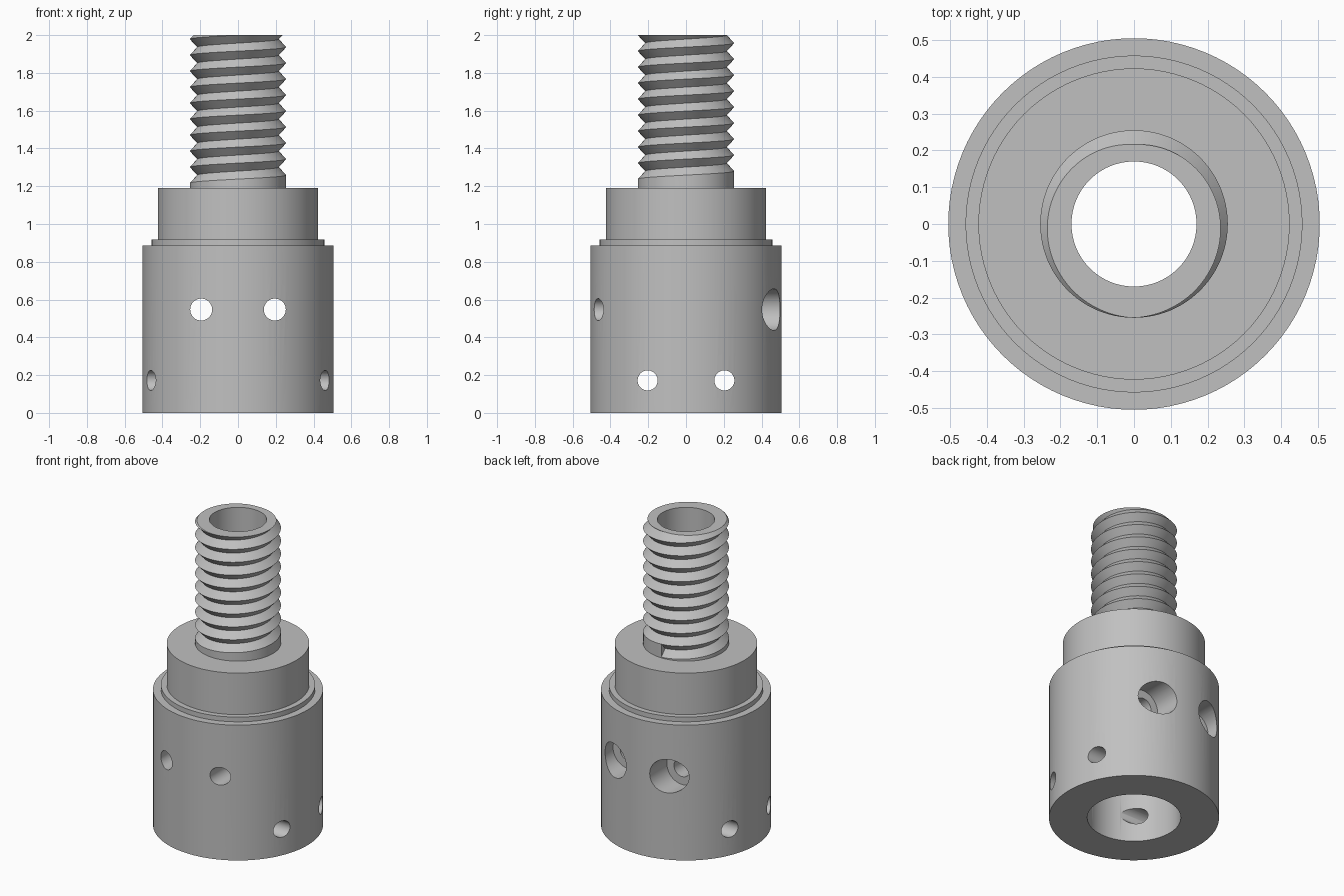
import bpy, bmesh
from math import cos, sin, pi, tau
from mathutils import Matrix, Vector

cube = bpy.data.objects.get("Cube")
if cube:
    bpy.data.objects.remove(cube, do_unlink=True)

SIDES = 96
BORE = 0.17            # through bore radius
SHOULDER = 1.19        # height where the threaded stem begins
TOP = 2.0

steel = bpy.data.materials.new("plain_grey_metal")
steel.use_nodes = True
steel.diffuse_color = (0.53, 0.53, 0.53, 1)
steel.node_tree.nodes["Principled BSDF"].inputs["Base Color"].default_value = (0.53, 0.53, 0.53, 1)


def to_object(name, bm):
    bmesh.ops.recalc_face_normals(bm, faces=bm.faces)
    mesh = bpy.data.meshes.new(name)
    bm.to_mesh(mesh)
    bm.free()
    mesh.materials.append(steel)
    obj = bpy.data.objects.new(name, mesh)
    bpy.context.collection.objects.link(obj)
    return obj


def activate(obj):
    bpy.ops.object.select_all(action='DESELECT')
    obj.select_set(True)
    bpy.context.view_layer.objects.active = obj


def drill(target, start, end, radius, sides=48):
    """Cut a round hole from start to end."""
    a, b = Vector(start), Vector(end)
    turn = (b - a).to_track_quat('Z', 'Y').to_matrix().to_4x4()
    bm = bmesh.new()
    bmesh.ops.create_cone(bm, cap_ends=True, segments=sides, radius1=radius, radius2=radius,
                          depth=(b - a).length,
                          matrix=Matrix.Translation((a + b) / 2) @ turn)
    cutter = to_object("hole_cutter", bm)
    cutter.hide_render = True
    mod = target.modifiers.new("hole", 'BOOLEAN')
    mod.operation = 'DIFFERENCE'
    mod.solver = 'EXACT'
    mod.object = cutter
    activate(target)
    bpy.ops.object.modifier_apply(modifier=mod.name)
    bpy.data.objects.remove(cutter, do_unlink=True)


def smooth(obj):
    activate(obj)
    bpy.ops.object.shade_smooth_by_angle(angle=pi / 6)


# Stepped body with a socket in the underside, turned from a profile
profile = [(0.278, 0), (0.505, 0), (0.505, 0.887), (0.458, 0.887), (0.458, 0.918),
           (0.423, 0.918), (0.423, SHOULDER), (BORE, SHOULDER), (BORE, 0.36), (0.278, 0.36)]
bm = bmesh.new()
rings = [[bm.verts.new((r * cos(tau * i / SIDES), r * sin(tau * i / SIDES), z))
          for i in range(SIDES)] for r, z in profile]
for a, b in zip(rings, rings[1:] + rings[:1]):
    for i in range(SIDES):
        j = (i + 1) % SIDES
        bm.faces.new((a[i], a[j], b[j], b[i]))
body = to_object("stepped_body", bm)

# Cross pin holes low down, counterbored bolt holes higher up
for side in (-1, 1):
    y = 0.203 * side
    drill(body, (-0.7, y, 0.172), (0.7, y, 0.172), 0.053)
    x = 0.195 * side
    drill(body, (x, -0.7, 0.547), (x, 0.7, 0.547), 0.058)
    drill(body, (x, 0.32, 0.547), (x, 0.7, 0.547), 0.11)
smooth(body)

# Threaded stem: right-hand V groove whose first turn starts at the back
CREST, ROOT = 0.255, 0.216
PITCH, TURNS = 0.0847, 9
START = TOP - TURNS * PITCH
bm = bmesh.new()


def helix(radius, z, count):
    return [bm.verts.new((radius * cos(pi / 2 + tau * k / SIDES),
                          radius * sin(pi / 2 + tau * k / SIDES),
                          z + PITCH * k / SIDES)) for k in range(count)]


length = SIDES * (TURNS + 2)
crest = helix(CREST, START - PITCH / 2, length + SIDES + 1)
root = helix(ROOT, START, length + 1)
base = [bm.verts.new((v.co.x, v.co.y, SHOULDER)) for v in crest[:SIDES]]
for k in range(length):
    bm.faces.new((crest[k], crest[k + 1], root[k + 1], root[k]))
    bm.faces.new((root[k], root[k + 1], crest[k + SIDES + 1], crest[k + SIDES]))
# Plain shank below the thread, and the end wall of the groove
for k in range(SIDES - 1):
    bm.faces.new((base[k], base[k + 1], crest[k + 1], crest[k]))
bm.faces.new((base[-1], base[0], crest[0], crest[SIDES], crest[SIDES - 1]))
bm.faces.new((crest[0], root[0], crest[SIDES]))
bm.faces.new(base)
# Trim flat at the top and close it
bmesh.ops.bisect_plane(bm, geom=bm.verts[:] + bm.edges[:] + bm.faces[:], dist=1e-5,
                       plane_co=(0, 0, TOP), plane_no=(0, 0, 1), clear_outer=True)
loose = [v for v in bm.verts if not v.link_faces]
bmesh.ops.delete(bm, geom=loose, context='VERTS')
rim = [e for e in bm.edges if e.is_boundary]
bmesh.ops.holes_fill(bm, edges=rim, sides=0)
stem = to_object("threaded_stem", bm)
drill(stem, (0, 0, SHOULDER - 0.1), (0, 0, TOP + 0.1), BORE, SIDES)
smooth(stem)
